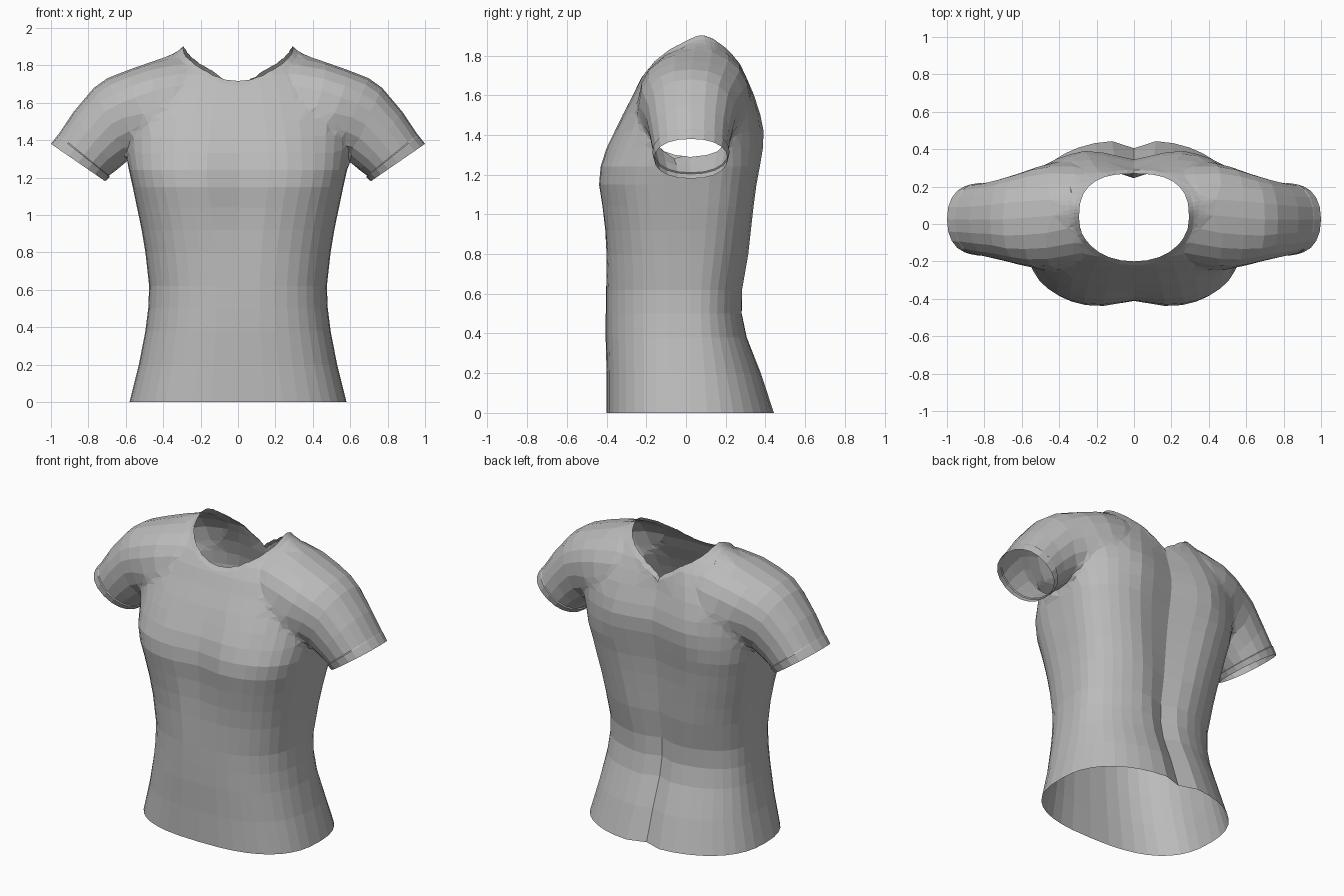
import bpy, bmesh, math
from mathutils import Vector

cube = bpy.data.objects.get("Cube")
if cube:
    bpy.data.objects.remove(cube, do_unlink=True)

cloth = bpy.data.materials.new("grey cloth")
cloth.use_nodes = True
cloth.diffuse_color = (0.5, 0.5, 0.5, 1)
cloth.node_tree.nodes["Principled BSDF"].inputs["Base Color"].default_value = (0.5, 0.5, 0.5, 1)


def power(v, p):
    return math.copysign(abs(v) ** p, v)


def loft(name, rings):
    """Closed solid through a list of equal-length rings."""
    bm = bmesh.new()
    loops = [[bm.verts.new(p) for p in ring] for ring in rings]
    n = len(loops[0])
    for a, b in zip(loops, loops[1:]):
        for i in range(n):
            j = (i + 1) % n
            bm.faces.new((a[i], a[j], b[j], b[i]))
    bm.faces.new(loops[0])
    bm.faces.new(loops[-1])
    bmesh.ops.recalc_face_normals(bm, faces=bm.faces)
    mesh = bpy.data.meshes.new(name)
    bm.to_mesh(mesh)
    bm.free()
    mesh.materials.append(cloth)
    obj = bpy.data.objects.new(name, mesh)
    bpy.context.collection.objects.link(obj)
    return obj


# Torso: height, half width, front y, back y, front and back squareness
SIDES = 40
torso_profile = [
    (0, .58, -.40, .45, .76, .86), (.2, .53, -.40, .385, .76, .86),
    (.38, .495, -.405, .315, .76, .86), (.5, .48, -.405, .29, .76, .86),
    (.62, .475, -.405, .295, .76, .85), (.8, .495, -.41, .33, .74, .8),
    (.92, .515, -.42, .345, .72, .76), (1.04, .54, -.435, .36, .7, .72),
    (1.15, .563, -.45, .375, .67, .7), (1.24, .583, -.44, .39, .67, .68),
    (1.33, .6, -.41, .405, .7, .68), (1.42, .605, -.365, .41, .74, .7),
    (1.5, .60, -.325, .395, .77, .74), (1.6, .58, -.27, .365, .8, .78),
    (1.68, .55, -.23, .33, .82, .82), (1.75, .49, -.185, .295, .84, .84),
    (1.81, .425, -.125, .25, .84, .84), (1.86, .35, -.045, .2, .84, .84),
    (1.89, .3, .02, .14, .84, .84)]


def torso_ring(z, w, front, back, front_p, back_p):
    mid = .02 if z < 1.5 else (front + back) / 2
    chest = .04 * math.exp(-((z - 1.1) / .3) ** 2)
    # The spine groove is narrow at the hem and wide between the shoulders
    blend = min(max((z - .5) / .6, 0), 1)
    spine = (.045 + .02 * blend) * min(max((1.86 - z) / .25, 0), 1)
    spine_width = .07 + .1 * blend
    ring = []
    for i in range(SIDES):
        a = math.tau * i / SIDES
        s = math.sin(a)
        x = w * power(math.cos(a), back_p if s > 0 else front_p)
        if s > 0:
            y = mid + s ** back_p * (back - mid) - spine * math.exp(-(x / spine_width) ** 2)
        else:
            y = mid + abs(s) ** front_p * (front - mid) + chest * math.exp(-(x / .13) ** 2)
        ring.append((x, y, z))
    return ring


shirt = loft("shirt", [torso_ring(*row) for row in torso_profile])

# Sleeve: top x, top z, bottom x, bottom z, front y, back y
sleeve_profile = [
    (.22, 1.835, .20, 1.40, -.18, .29), (.36, 1.85, .32, 1.38, -.225, .33),
    (.48, 1.825, .40, 1.36, -.25, .335), (.60, 1.78, .48, 1.34, -.25, .31),
    (.70, 1.73, .54, 1.32, -.225, .275), (.77, 1.68, .59, 1.29, -.20, .25),
    (.88, 1.55, .65, 1.24, -.18, .225), (.96, 1.43, .69, 1.21, -.165, .215),
    (.965, 1.425, .686, 1.203, -.17, .22), (1.0, 1.38, .71, 1.18, -.16, .21)]


def sleeve_ring(tx, tz, bx, bz, front, back, side):
    ring = []
    for i in range(20):
        a = math.tau * i / 20
        u = .5 + .5 * power(math.cos(a), .9)
        y = (front + back) / 2 + (back - front) / 2 * power(math.sin(a), .9)
        ring.append((side * (bx + u * (tx - bx)), y, bz + u * (tz - bz)))
    return ring


left_sleeve, right_sleeve = [
    loft(n, [sleeve_ring(*row, s) for row in sleeve_profile])
    for n, s in (("left_sleeve", 1), ("right_sleeve", -1))]

# Neck cutter: round in front, squarer at the back
NECK_X, NECK_Y, NECK_MID = .32, .255, .035


def neck_power(y):
    return .76 if y > 0 else .95


def neck_point(angle, z):
    c, s = math.cos(angle), math.sin(angle)
    p = neck_power(s)
    return (NECK_X * power(c, p), NECK_MID + NECK_Y * power(s, p), z)


neck_cutter = loft("neck_cutter", [
    [neck_point(math.tau * i / 28, z) for i in range(28)] for z in (1.2, 2.2)])
neck_cutter.hide_render = True

# Join the sleeves and open the neck
for tool, op in ((left_sleeve, "UNION"), (right_sleeve, "UNION"), (neck_cutter, "DIFFERENCE")):
    mod = shirt.modifiers.new(tool.name, "BOOLEAN")
    mod.object, mod.operation, mod.solver = tool, op, "EXACT"
bpy.context.view_layer.update()
result = bpy.data.meshes.new_from_object(
    shirt.evaluated_get(bpy.context.evaluated_depsgraph_get()))
shirt.modifiers.clear()
shirt.data = result
for tool in (left_sleeve, right_sleeve, neck_cutter):
    bpy.data.objects.remove(tool, do_unlink=True)

# Remove the caps so the shirt is an open shell
bm = bmesh.new()
bm.from_mesh(result)
cuff_point = Vector((.855, 0, 1.28))
cuff_axis = Vector((.2, 0, -.29)).normalized()


def in_neck(co):
    q = 2 / neck_power(co.y - NECK_MID)
    return abs(co.x / NECK_X) ** q + abs((co.y - NECK_MID) / NECK_Y) ** q < 1.02


def on_cuff(co):
    return abs((Vector((abs(co.x), 0, co.z)) - cuff_point).dot(cuff_axis)) < .004 and abs(co.x) > .69


caps = []
for f in bm.faces:
    points = [v.co for v in f.verts]
    if (all(p.z < .001 for p in points) or all(on_cuff(p) for p in points)
            or all(in_neck(p) and p.z > 1.1 for p in points)):
        caps.append(f)
bmesh.ops.delete(bm, geom=caps, context="FACES")
bmesh.ops.remove_doubles(bm, verts=bm.verts, dist=.006)
bmesh.ops.triangulate(bm, faces=[f for f in bm.faces if len(f.verts) > 4])

# Soften the seam between sleeve and torso
seam = [v for v in bm.verts if not v.is_boundary
        and .34 < abs(v.co.x) < .68 and v.co.z > 1.3]
for _ in range(3):
    bmesh.ops.smooth_vert(bm, verts=seam, factor=.4, use_axis_x=True,
                          use_axis_y=True, use_axis_z=True)

# Collar band turned in and up from the neck edge
rim = [e for e in bm.edges if e.is_boundary
       and all(v.co.z > 1.5 and abs(v.co.x) < .4 for v in e.verts)]
band = bmesh.ops.extrude_edge_only(bm, edges=rim)["geom"]
for v in (g for g in band if isinstance(g, bmesh.types.BMVert)):
    v.co.x *= .92
    v.co.y = NECK_MID + (v.co.y - NECK_MID) * .92
    v.co.z += .022
bmesh.ops.recalc_face_normals(bm, faces=bm.faces)
bm.to_mesh(result)
bm.free()
result.materials.clear()
result.materials.append(cloth)
for p in result.polygons:
    p.material_index = 0
    p.use_smooth = False
